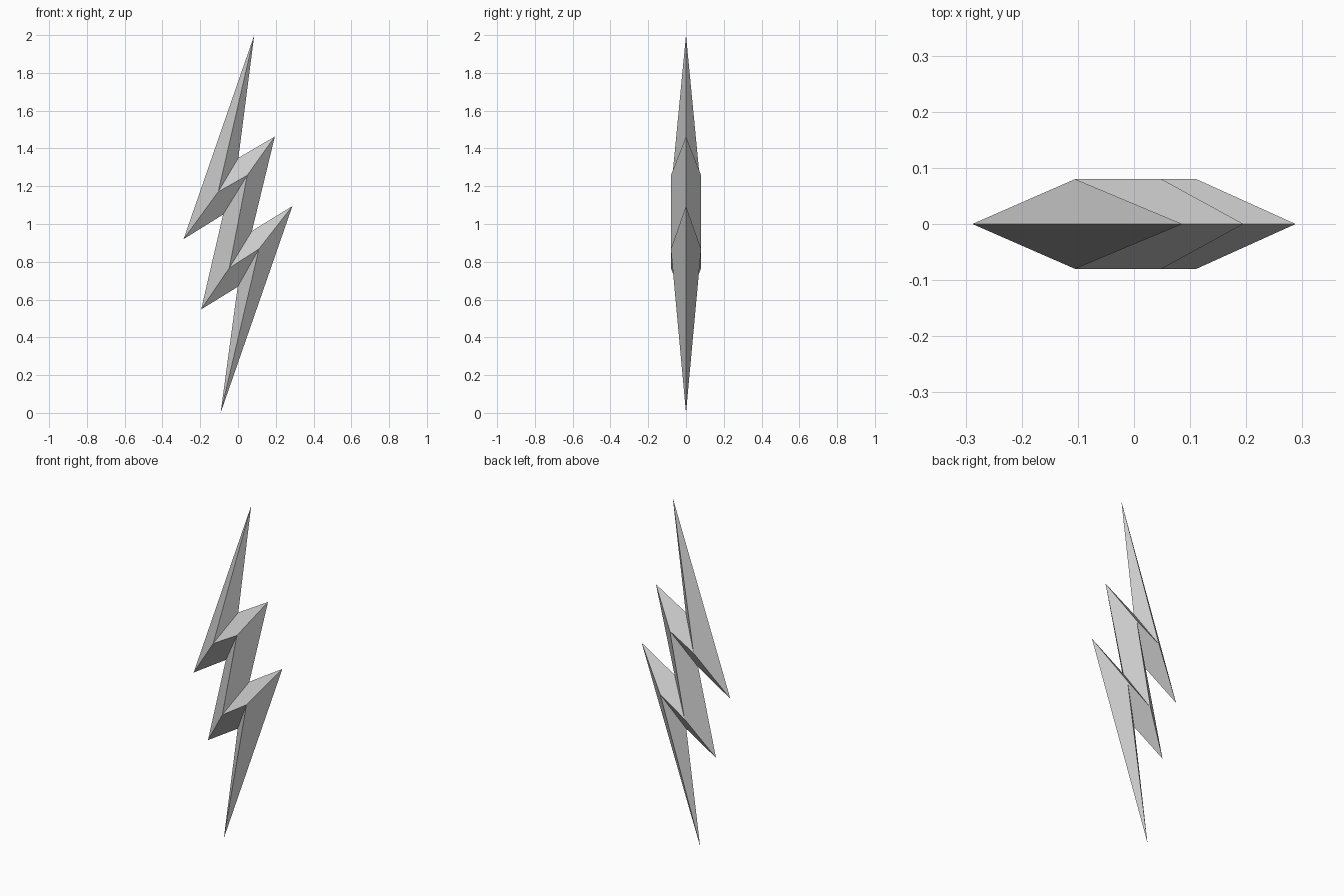
import bpy
import bmesh

cube = bpy.data.objects.get("Cube")
if cube:
    bpy.data.objects.remove(cube, do_unlink=True)

DEPTH = 0.08

# Zigzag outline in the middle plane (x, z)
outline = {
    "top": (0.086, 2.0), "bottom": (-0.092, 0.0),
    "left_barb": (-0.288, 0.92), "left_notch": (-0.079, 1.05),
    "low_left_barb": (-0.195, 0.548), "low_left_notch": (-0.002, 0.667),
    "right_barb": (0.288, 1.095), "right_notch": (0.074, 0.963),
    "high_right_barb": (0.195, 1.463), "high_right_notch": (0.002, 1.35),
}
# Raised ridge points, mirrored on front and back
ridge = {
    "r1": (-0.105, 1.17), "r2": (0.049, 1.258),
    "r3": (-0.046, 0.767), "r4": (0.111, 0.868),
}
# Facets of one side, counter-clockwise from the front
facets = [
    "top left_barb r1",
    "top r1 high_right_notch",
    "left_barb left_notch r2 r1",
    "r1 r2 high_right_barb high_right_notch",
    "left_notch low_left_barb r3 r2",
    "high_right_barb r2 r3 right_notch",
    "low_left_barb low_left_notch r4 r3",
    "r3 r4 right_barb right_notch",
    "low_left_notch bottom r4",
    "bottom right_barb r4",
]

# Faceted bolt
bm = bmesh.new()
rim = {name: bm.verts.new((x, 0, z)) for name, (x, z) in outline.items()}
for side in (-1, 1):
    verts = dict(rim)
    for name, (x, z) in ridge.items():
        verts[name] = bm.verts.new((x, side * DEPTH, z))
    for facet in facets:
        loop = [verts[name] for name in facet.split()]
        bm.faces.new(loop if side < 0 else loop[::-1])
bmesh.ops.recalc_face_normals(bm, faces=bm.faces)

mesh = bpy.data.meshes.new("lightning_bolt")
bm.to_mesh(mesh)
bm.free()
bolt = bpy.data.objects.new("lightning_bolt", mesh)
bpy.context.scene.collection.objects.link(bolt)

# Plain grey
grey = (0.6, 0.6, 0.6, 1)
mat = bpy.data.materials.new("grey")
mat.use_nodes = True
mat.diffuse_color = grey
mat.node_tree.nodes["Principled BSDF"].inputs["Base Color"].default_value = grey
mesh.materials.append(mat)
